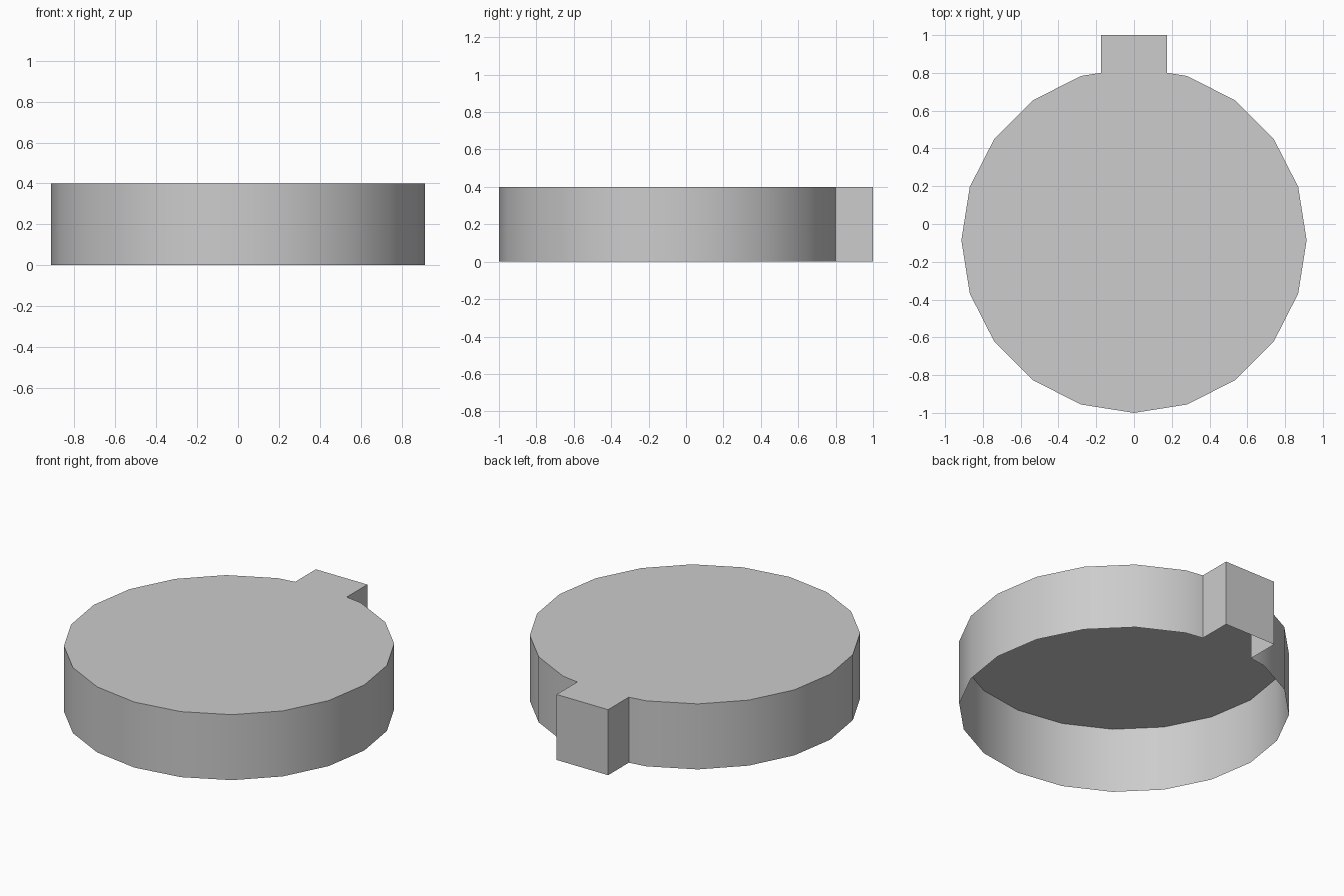
import bpy, bmesh, math

cube = bpy.data.objects.get("Cube")
if cube:
    bpy.data.objects.remove(cube, do_unlink=True)

SIDES, RADIUS, HEIGHT = 20, 0.914, 0.4
CENTRE_Y = RADIUS - 1
TAB_HALF, TAB_END = 0.174, 1.0

grey = bpy.data.materials.new("light grey")
grey.use_nodes = True
colour = (0.604, 0.604, 0.604, 1)
grey.diffuse_color = colour
grey.node_tree.nodes["Principled BSDF"].inputs["Base Color"].default_value = colour

# Outline: round body, with the rearmost corner replaced by a square tab
step = 2 * math.pi / SIDES
ring = [(RADIUS * math.cos(math.pi / 2 + i * step),
         CENTRE_Y + RADIUS * math.sin(math.pi / 2 + i * step))
        for i in range(1, SIDES)]
side_x, side_y = ring[-1]
t = (side_x - TAB_HALF) / side_x
root_y = side_y + t * (CENTRE_Y + RADIUS - side_y)
tab = [(TAB_HALF, root_y), (TAB_HALF, TAB_END),
       (-TAB_HALF, TAB_END), (-TAB_HALF, root_y)]
outline = ring + tab

# Thin lid shell: flat cap and skirt wall, open underneath
bm = bmesh.new()
top = [bm.verts.new((x, y, HEIGHT)) for x, y in outline]
bottom = [bm.verts.new((x, y, 0)) for x, y in outline]
bm.faces.new(top)
for i in range(len(outline)):
    j = (i + 1) % len(outline)
    bm.faces.new((bottom[i], bottom[j], top[j], top[i]))

mesh = bpy.data.meshes.new("round_lid_with_tab")
bm.to_mesh(mesh)
bm.free()
mesh.materials.append(grey)
lid = bpy.data.objects.new("round_lid_with_tab", mesh)
bpy.context.collection.objects.link(lid)

# Smooth skirt, crisp rim and tab corners
bpy.ops.object.select_all(action="DESELECT")
lid.select_set(True)
bpy.context.view_layer.objects.active = lid
bpy.ops.object.shade_smooth_by_angle(angle=math.radians(30))
